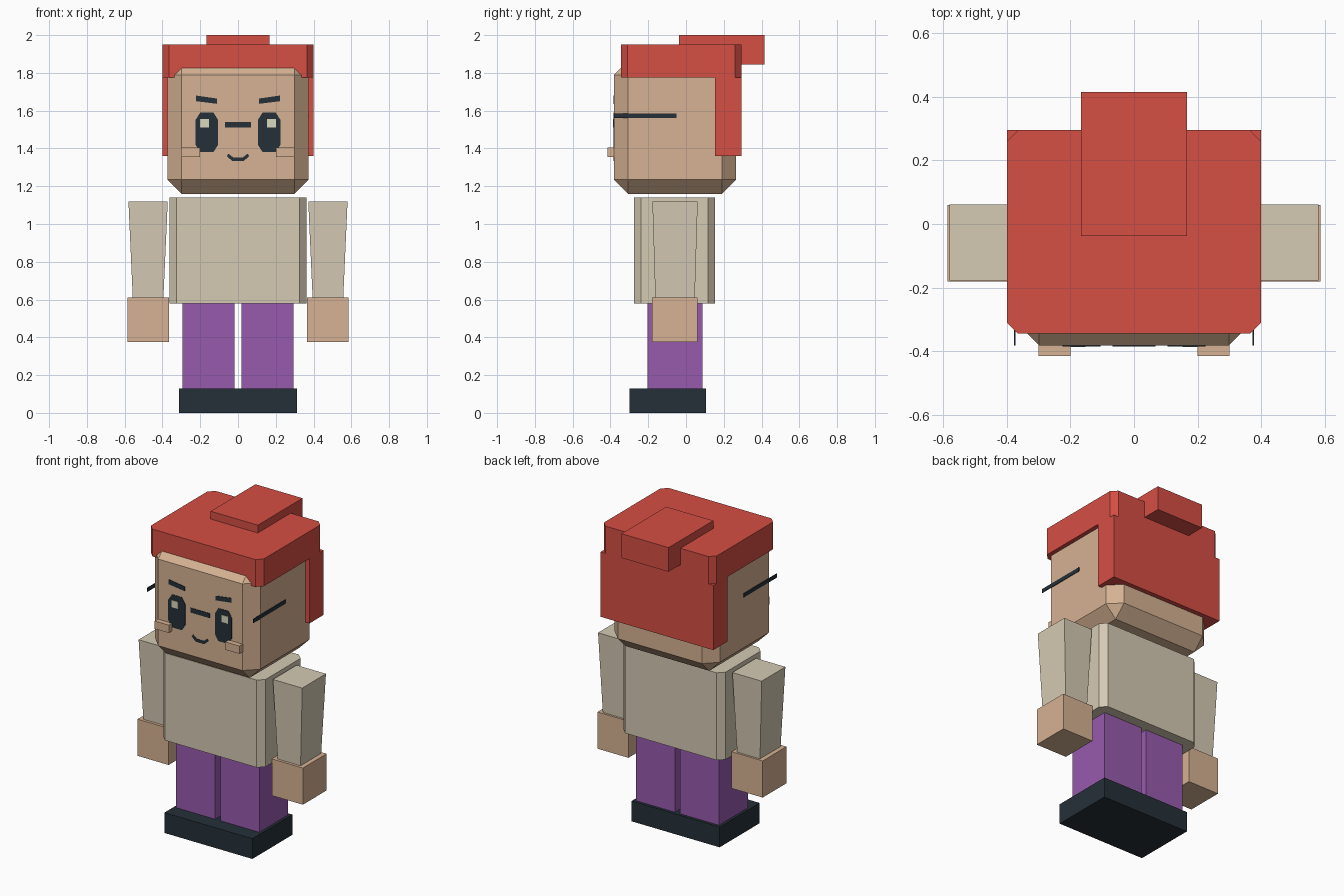
import bpy, bmesh
from mathutils import Vector

old = bpy.data.objects.get("Cube")
if old:
    bpy.data.objects.remove(old, do_unlink=True)


def material(name, rgb):
    lin = [((c / 255 + 0.055) / 1.055) ** 2.4 for c in rgb] + [1]
    m = bpy.data.materials.new(name)
    m.use_nodes = True
    m.diffuse_color = lin
    m.node_tree.nodes["Principled BSDF"].inputs["Base Color"].default_value = lin
    return m


RED = material("hair red", (213, 78, 68))
SKIN = material("skin", (214, 178, 147))
BEIGE = material("shirt beige", (213, 202, 180))
PURPLE = material("trouser purple", (151, 91, 174))
DARK = material("dark slate", (37, 48, 56))
GLINT = material("eye glint", (218, 216, 190))


def finish(name, bm, mat):
    bmesh.ops.recalc_face_normals(bm, faces=bm.faces)
    me = bpy.data.meshes.new(name)
    bm.to_mesh(me)
    bm.free()
    me.materials.append(mat)
    ob = bpy.data.objects.new(name, me)
    bpy.context.collection.objects.link(ob)
    return ob


def box(name, mat, x, y, z, chamfer=0, upright_only=False, taper=None):
    """Box from (min, max) ranges; taper scales the bottom in x and y."""
    bm = bmesh.new()
    bmesh.ops.create_cube(bm, size=1)
    mid = Vector([sum(r) / 2 for r in (x, y, z)])
    size = Vector([abs(r[1] - r[0]) for r in (x, y, z)])
    for v in bm.verts:
        if taper and v.co.z < 0:
            v.co.x *= taper[0]
            v.co.y *= taper[1]
        v.co = mid + v.co * size
    if chamfer:
        edges = [e for e in bm.edges if not upright_only
                 or abs(e.verts[0].co.z - e.verts[1].co.z) > 0.01]
        bmesh.ops.bevel(bm, geom=edges, offset=chamfer, segments=1,
                        affect='EDGES', profile=0.5)
    return finish(name, bm, mat)


FACE_Y = -0.382


def plate(name, mat, points, side=1, depth=0.003, rim=0):
    """Thin outline on the face; rim leaves only a frame of that width."""
    bm = bmesh.new()
    face = bm.faces.new([bm.verts.new((px * side, FACE_Y, pz)) for px, pz in points])
    if rim:
        bmesh.ops.inset_region(bm, faces=[face], thickness=rim)
        bmesh.ops.delete(bm, geom=[face], context='FACES_ONLY')
    new = bmesh.ops.extrude_face_region(bm, geom=bm.faces[:], use_keep_orig=True)
    for v in new["geom"]:
        if isinstance(v, bmesh.types.BMVert):
            v.co.y -= depth
    return finish(name, bm, mat)


def rect(x0, x1, z0, z1):
    return [(x0, z0), (x1, z0), (x1, z1), (x0, z1)]


# Body, shoes, head and hair
box("shoes", DARK, (-0.312, 0.312), (-0.30, 0.105), (0, 0.13))
box("torso", BEIGE, (-0.362, 0.362), (-0.275, 0.153), (0.58, 1.14), 0.037, True)
box("head", SKIN, (-0.373, 0.373), (FACE_Y, 0.265), (1.16, 1.865), 0.075)
box("hair_cap", RED, (-0.4, 0.4), (-0.345, 0.295), (1.775, 1.95), 0.035, True)
box("hair_back", RED, (-0.4, 0.4), (0.153, 0.295), (1.36, 1.775))
box("hair_bun", RED, (-0.167, 0.167), (-0.038, 0.415), (1.845, 2.0))

# Paired limbs and face details
for side, label in ((1, "left"), (-1, "right")):
    def span(a, b):
        return sorted((a * side, b * side))

    box(label + "_leg", PURPLE, span(0.018, 0.295), (-0.205, 0.087), (0.13, 0.58))
    box(label + "_arm", BEIGE, span(0.372, 0.58), (-0.178, 0.062), (0.61, 1.12),
        taper=(0.78, 0.87))
    box(label + "_hand", SKIN, span(0.366, 0.586), (-0.18, 0.06), (0.375, 0.61))
    box(label + "_cheek", SKIN, span(0.2, 0.3), (-0.415, -0.38), (1.355, 1.405))
    box(label + "_glasses_temple", DARK, span(0.373, 0.377), (-0.382, -0.05),
        (1.56, 1.585))
    plate(label + "_glasses_rim", DARK, rect(0.065, 0.26, 1.36, 1.613), side, rim=0.024)
    plate(label + "_eye", DARK,
          [(0.13, 1.38), (0.2, 1.38), (0.225, 1.42), (0.225, 1.55),
           (0.2, 1.59), (0.13, 1.59), (0.105, 1.55), (0.105, 1.42)], side)
    plate(label + "_eye_glint", GLINT, rect(0.153, 0.2, 1.51, 1.555), side, 0.005)
    plate(label + "_eyebrow", DARK,
          [(0.11, 1.636), (0.222, 1.65), (0.222, 1.68), (0.11, 1.664)], side)

# Glasses bridge and smile
plate("glasses_bridge", DARK, rect(-0.068, 0.068, 1.51, 1.54))
half = [(0.03, 1.333), (0.06, 1.36), (0.05, 1.372), (0.025, 1.352)]
outline = half[:2] + half[2:] + [(-px, pz) for px, pz in reversed(half)]
plate("smile", DARK, outline)
